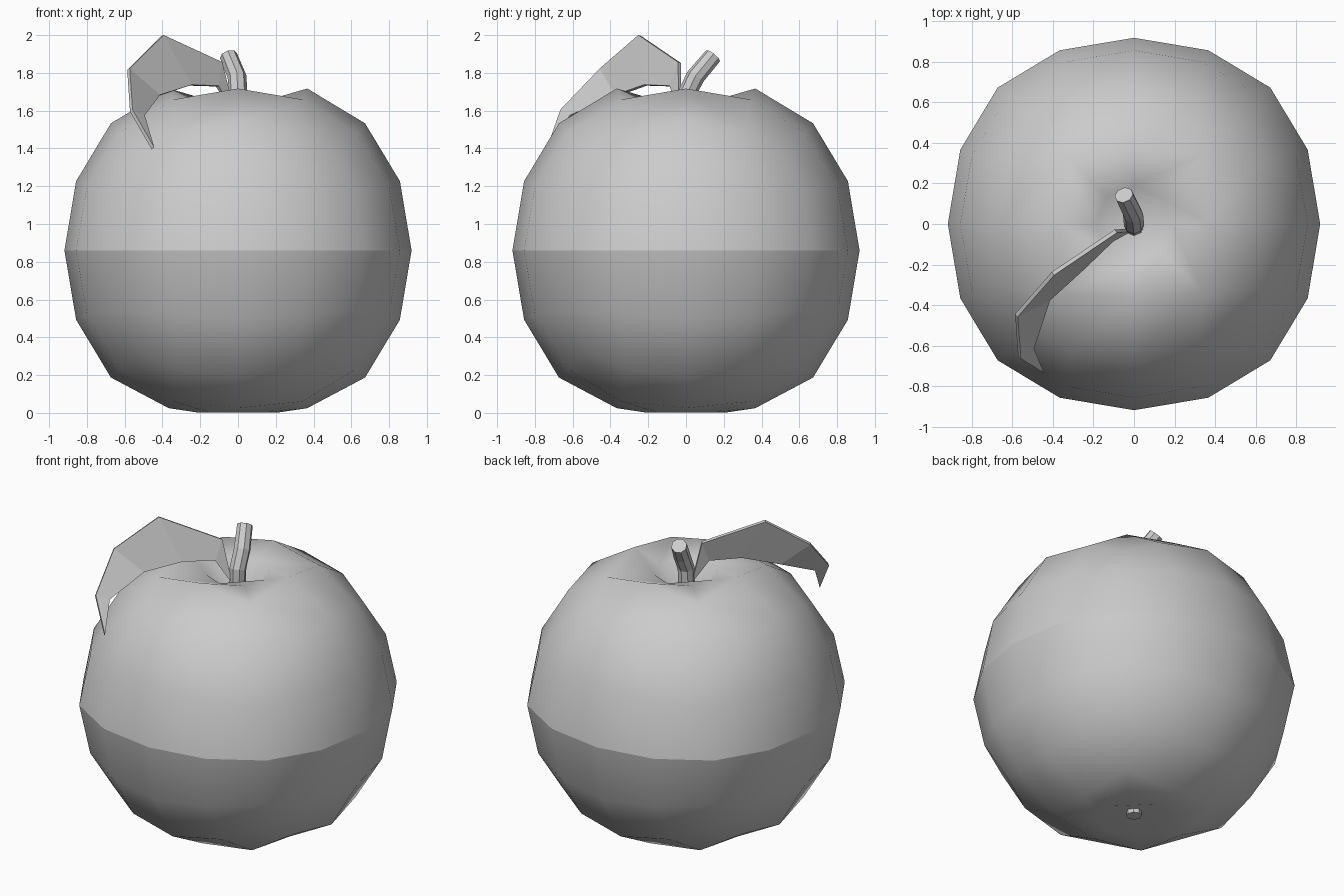
import bpy, bmesh, math
from mathutils import Vector

if "Cube" in bpy.data.objects:
    bpy.data.objects.remove(bpy.data.objects["Cube"])

CZ = 0.86  # height of the fruit's centre


def add_object(name, bm):
    mesh = bpy.data.meshes.new(name)
    bmesh.ops.recalc_face_normals(bm, faces=bm.faces)
    bm.to_mesh(mesh)
    bm.free()
    ob = bpy.data.objects.new(name, mesh)
    bpy.context.collection.objects.link(ob)
    return ob


def apply_modifier(ob, name):
    bpy.ops.object.select_all(action='DESELECT')
    bpy.context.view_layer.objects.active = ob
    ob.select_set(True)
    bpy.ops.object.modifier_apply(modifier=name)


def tube(name, rings, sides):
    """Capped tube; each ring is (centre, radius, axis direction)."""
    bm = bmesh.new()
    loops = []
    for centre, radius, axis in rings:
        turn = Vector((0, 0, 1)).rotation_difference(Vector(axis))
        loops.append([bm.verts.new(Vector(centre) + turn @ Vector(
            (radius * math.cos(2 * math.pi * i / sides),
             radius * math.sin(2 * math.pi * i / sides), 0)))
            for i in range(sides)])
    for a, b in zip(loops, loops[1:]):
        for i in range(sides):
            j = (i + 1) % sides
            bm.faces.new((a[i], a[j], b[j], b[i]))
    bm.faces.new(loops[0][::-1])
    bm.faces.new(loops[-1])
    return add_object(name, bm)


def dimple(bm, sign, radius, ring_z, pole_z):
    """Inset the four faces round a pole and push the pole inwards."""
    pole = max(bm.verts, key=lambda v: sign * v.co.z - 9 * v.co.xy.length)
    bmesh.ops.inset_region(bm, faces=list(pole.link_faces), thickness=0.1)
    pole = min((v for v in bm.verts if sign * (v.co.z - CZ) > 0),
               key=lambda v: v.co.xy.length)
    ring = {v for f in pole.link_faces for v in f.verts} - {pole}
    for v in ring:
        d = v.co.xy.normalized() * radius
        v.co = (d.x, d.y, ring_z)
    pole.co = (0, 0, pole_z)


# apple body: a cube rounded by two subdivisions
bm = bmesh.new()
bmesh.ops.create_cube(bm, size=2 * 1.046)
body = add_object("apple_body", bm)
sub = body.modifiers.new("Round", 'SUBSURF')
sub.levels = sub.render_levels = 2
sub.use_limit_surface = False
apply_modifier(body, "Round")

bm = bmesh.new()
bm.from_mesh(body.data)
bmesh.ops.translate(bm, verts=bm.verts, vec=(0, 0, CZ))
# slightly flattened underside, then the two hollows
for v in bm.verts:
    if v.co.z < 0.015 and v.co.xy.length > 0.1:
        v.co.z = 0.025
dimple(bm, 1, 0.19, 1.65, 1.47)
dimple(bm, -1, 0.22, 0.003, 0.06)
# shading seam round the middle
seam = [e for e in bm.edges if all(abs(v.co.z - CZ) < 1e-3 for v in e.verts)]
for f in bm.faces:
    f.smooth = True
bmesh.ops.split_edges(bm, edges=seam)
bm.to_mesh(body.data)
bm.free()

# bent stem and the small stub underneath
tube("stem", [((0, -0.01, 1.47), 0.05, (0, 0, 1)),
              ((0, 0.0, 1.68), 0.05, (0, 0.15, 1)),
              ((-0.005, 0.05, 1.78), 0.05, (-0.15, 0.6, 1)),
              ((-0.05, 0.143, 1.89), 0.047, (-0.35, 0.8, 1))], 8)
tube("bottom_stub", [((0, 0, 0.02), 0.045, (0, 0, 1)),
                     ((0, 0, 0.12), 0.045, (0, 0, 1))], 8)

# drooping leaf: upper and lower edges meeting at the stalk and the tip
upper = [(-0.09, -0.035, 1.855), (-0.40, -0.245, 1.998),
         (-0.58, -0.45, 1.82), (-0.565, -0.66, 1.60)]
lower = [(-0.11, -0.08, 1.73), (-0.25, -0.215, 1.735),
         (-0.42, -0.37, 1.68), (-0.50, -0.61, 1.57)]
bm = bmesh.new()
up = [bm.verts.new(p) for p in upper]
lo = [bm.verts.new(p) for p in lower]
root = bm.verts.new((-0.02, -0.03, 1.58))
tip = bm.verts.new((-0.45, -0.73, 1.40))
bm.faces.new((root, up[0], lo[0]))
for i in range(3):
    bm.faces.new((lo[i], up[i], up[i + 1], lo[i + 1]))
bm.faces.new((lo[3], up[3], tip))
leaf = add_object("leaf", bm)
solid = leaf.modifiers.new("Thickness", 'SOLIDIFY')
solid.thickness = 0.02
solid.offset = 0
apply_modifier(leaf, "Thickness")
